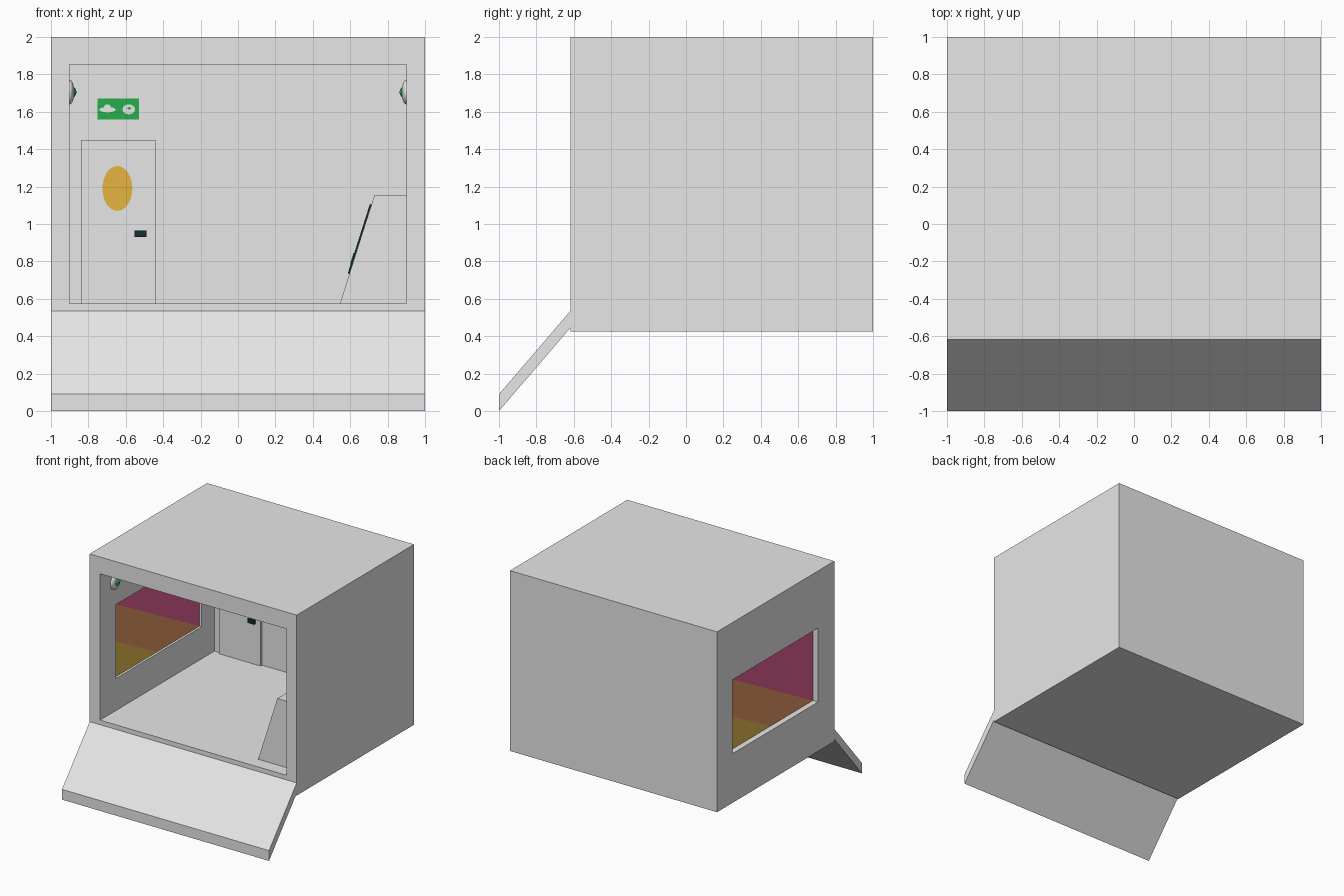
import bpy, bmesh, math
from mathutils import Matrix, Vector

old = bpy.data.objects.get("Cube")
if old:
    bpy.data.objects.remove(old, do_unlink=True)


def material(name, r, g, b):
    m = bpy.data.materials.new(name)
    m.use_nodes = True
    m.diffuse_color = (r, g, b, 1)
    m.node_tree.nodes["Principled BSDF"].inputs["Base Color"].default_value = (r, g, b, 1)
    return m


GREY = material("light grey", .8, .8, .8)
WHITE = material("white", .88, .88, .88)
GREEN = material("sign green", .022, .42, .075)
AMBER = material("amber", .93, .535, .06)
PINK = material("sunset pink", .96, .14, .38)
ORANGE = material("sunset orange", .93, .38, .165)
YELLOW = material("sunset yellow", .9, .58, .09)
DARK = material("dark teal", .006, .027, .034)
RED = material("button red", .7, .04, .03)


def finish(name, bm, *mats):
    mesh = bpy.data.meshes.new(name)
    bm.to_mesh(mesh)
    bm.free()
    for m in mats:
        mesh.materials.append(m)
    ob = bpy.data.objects.new(name, mesh)
    bpy.context.collection.objects.link(ob)
    return ob


def box(name, lo, hi, mat, frame=Matrix()):
    lo, hi = Vector(lo), Vector(hi)
    bm = bmesh.new()
    bmesh.ops.create_cube(bm, size=1, matrix=frame @ Matrix.Translation((lo + hi) / 2)
                          @ Matrix.Diagonal((*(hi - lo), 1)))
    return finish(name, bm, mat)


def extrude(name, profile, axis, start, end, mat):
    """Prism of a 2D profile along x or y."""
    bm = bmesh.new()
    put = (lambda a, b: (start, a, b)) if axis == "x" else (lambda a, b: (a, start, b))
    face = bm.faces.new([bm.verts.new(put(a, b)) for a, b in profile])
    new = bmesh.ops.extrude_face_region(bm, geom=[face])["geom"]
    step = Vector((end - start, 0, 0)) if axis == "x" else Vector((0, end - start, 0))
    bmesh.ops.translate(bm, verts=[v for v in new if isinstance(v, bmesh.types.BMVert)], vec=step)
    bmesh.ops.recalc_face_normals(bm, faces=bm.faces)
    return finish(name, bm, mat)


def oval(name, x, z, rx, rz, y0, y1, mat, sides=32):
    """Thin oval plate facing the front."""
    points = [(x + rx * math.cos(2 * math.pi * i / sides),
               z + rz * math.sin(2 * math.pi * i / sides)) for i in range(sides)]
    return extrude(name, points, "y", y0, y1, mat)


# Room shell: solid block with the interior and side window cut away
BACK, FLOOR = .96, .575
WY0, WY1, WZ0, WZ1 = -.395, .785, .855, 1.5
shell = box("room_shell", (-1, -.618, .425), (1, 1, 2), GREY)
for cutter in (box("interior_cutter", (-.9, -.8, FLOOR), (.9, BACK, 1.853), GREY),
               box("window_cutter", (-1.2, WY0, WZ0), (-.8, WY1, WZ1), GREY)):
    cutter.hide_render = True
    mod = shell.modifiers.new("cut", "BOOLEAN")
    mod.object = cutter
    mod.solver = "EXACT"
    bpy.context.view_layer.objects.active = shell
    bpy.ops.object.modifier_apply(modifier=mod.name)
    bpy.data.objects.remove(cutter, do_unlink=True)

# Sloping entrance ramp
extrude("entrance_ramp", [(-.618, .535), (-1, .09), (-1, 0), (-.618, .445)], "x", -1, 1, GREY)


# Window panes: diagonal colour bands, mirrored on the two sides
def pane(name, x, left, right):
    bm = bmesh.new()
    tl, tr, br, bl, ml, mb = [bm.verts.new((x, y, z)) for y, z in (
        (left, WZ1), (right, WZ1), (right, WZ0), (left, WZ0),
        (left, (WZ0 + WZ1) / 2), ((left + right) / 2, WZ0))]
    for i, corners in enumerate(((tl, br, tr), (tl, ml, mb, br), (ml, bl, mb))):
        bm.faces.new(corners).material_index = i
    return finish(name, bm, PINK, ORANGE, YELLOW)


pane("window_pane_inside", -.92, WY0, WY1)
pane("window_pane_outside", -.95, WY1, WY0)

# Door with oval window and handle
DOOR = BACK - .02
box("door", (-.84, DOOR, FLOOR), (-.44, BACK, 1.45), GREY)
oval("door_window", -.645, 1.19, .08, .12, DOOR - .005, DOOR, AMBER)
box("door_handle", (-.553, DOOR - .02, .93), (-.49, DOOR, .965), DARK)

# Sign above the door with a saucer and a planet
SIGN = BACK - .008
box("sign_board", (-.75, SIGN, 1.56), (-.53, BACK, 1.67), GREEN)
oval("sign_saucer", -.698, 1.611, .044, .014, SIGN - .002, SIGN, WHITE)
oval("sign_saucer_dome", -.698, 1.62, .02, .02, SIGN - .003, SIGN, WHITE)
oval("sign_planet", -.584, 1.613, .034, .027, SIGN - .002, SIGN, WHITE, 12)
oval("sign_planet_spot", -.582, 1.618, .01, .007, SIGN - .004, SIGN, GREEN, 12)


# Round wall lamps on both side walls
def dome(name, side, sx, r, mat):
    bm = bmesh.new()
    bmesh.ops.create_uvsphere(bm, u_segments=32, v_segments=16, radius=1,
                              matrix=Matrix.Translation((side * .9, -.41, 1.705))
                              @ Matrix.Diagonal((sx, r, r, 1))
                              @ Matrix.Rotation(math.pi / 2, 4, "Y"))
    for f in bm.faces:
        f.smooth = True
    finish(name, bm, mat)


for side, label in ((1, "left"), (-1, "right")):
    dome(label + "_lamp_base", side, .025, .065, WHITE)
    dome(label + "_lamp_lens", side, .036, .034, GREEN)

# Control console along the side wall
extrude("console", [(.545, FLOOR), (.9, FLOOR), (.9, 1.155), (.73, 1.155)], "y", -.5, .84, GREY)

# Console screen: local x runs along the room, y up the slope, z outward
up = Vector((.185, 0, .58)).normalized()
along = Vector((0, -1, 0))
out = along.cross(up)
frame = Matrix.Translation((.545, .17, FLOOR)) @ Matrix((along, up, out)).transposed().to_4x4()
box("console_screen", (-.5, .165, 0), (.5, .555, .009), DARK, frame)
for i in range(6):
    u = -.4 + i * .16
    box(f"console_button_{i}", (u - .03, .22, .009), (u + .03, .28, .013),
        (RED, AMBER, GREEN)[i % 3], frame)
